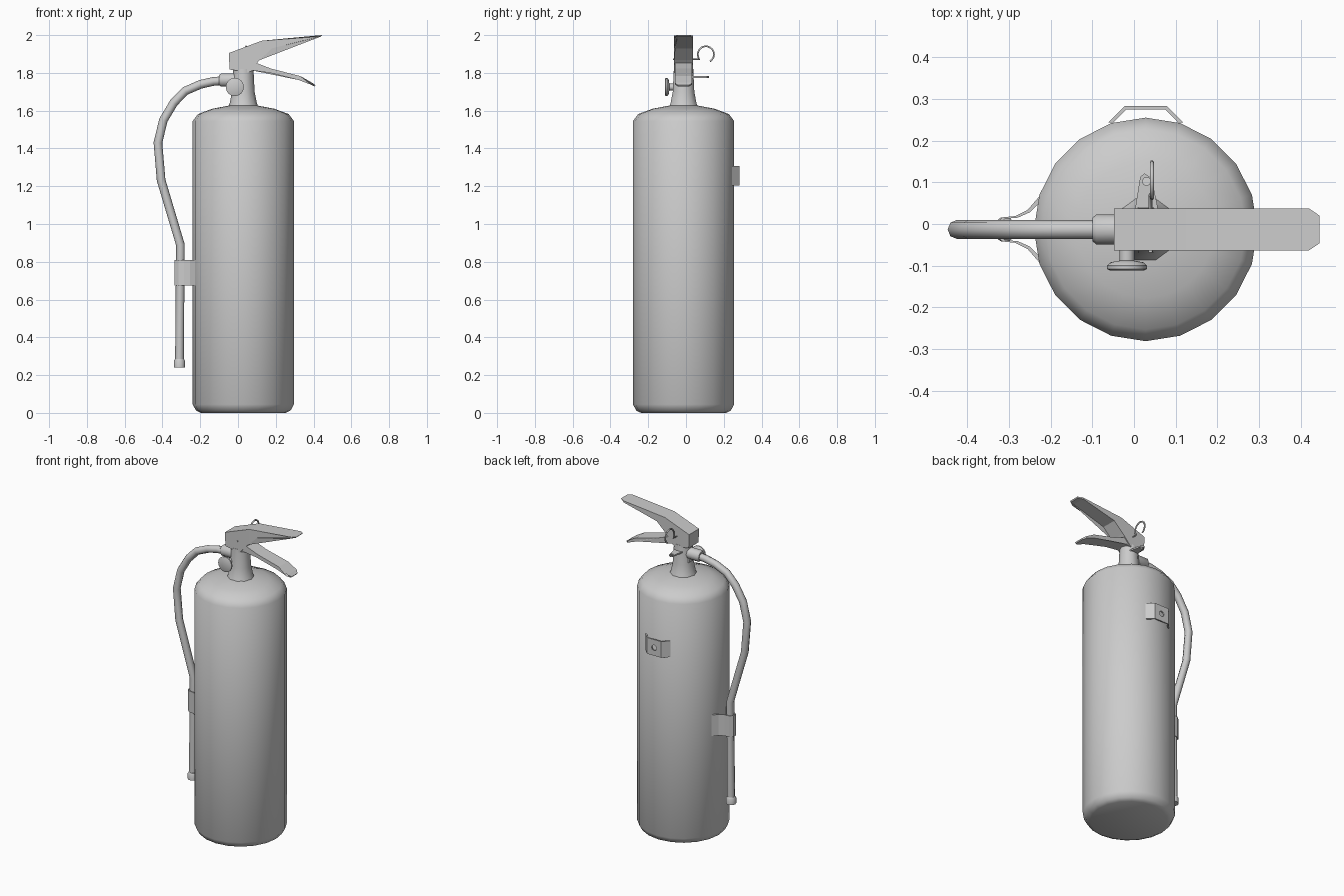
import bpy, bmesh, math
from mathutils import Vector, Matrix

if "Cube" in bpy.data.objects:
    bpy.data.objects.remove(bpy.data.objects["Cube"])

CX, CY = 0.028, -0.013   # cylinder axis


def finish(name, bm, smooth=None):
    bmesh.ops.recalc_face_normals(bm, faces=bm.faces)
    me = bpy.data.meshes.new(name)
    bm.to_mesh(me)
    bm.free()
    ob = bpy.data.objects.new(name, me)
    bpy.context.collection.objects.link(ob)
    if smooth:
        bpy.ops.object.select_all(action='DESELECT')
        ob.select_set(True)
        bpy.context.view_layer.objects.active = ob
        bpy.ops.object.shade_smooth_by_angle(angle=math.radians(smooth))
    return ob


def lathe(name, profile, sides, origin, axis=(0, 0, 1), phase=0.0, smooth=40):
    """Capped turned shape from (radius, height) pairs along an axis."""
    bm = bmesh.new()
    rings = []
    for r, h in profile:
        rings.append([bm.verts.new((r * math.cos(phase + 2 * math.pi * i / sides),
                                    r * math.sin(phase + 2 * math.pi * i / sides), h))
                      for i in range(sides)])
    for a, b in zip(rings, rings[1:]):
        for i in range(sides):
            j = (i + 1) % sides
            bm.faces.new((a[i], a[j], b[j], b[i]))
    bm.faces.new(rings[0])
    bm.faces.new(rings[-1])
    rot = Vector(axis).to_track_quat('Z', 'Y').to_matrix().to_4x4()
    bm.transform(Matrix.Translation(origin) @ rot)
    return finish(name, bm, smooth)


def lever(name, pts):
    """Side outline of (x, z, half width) spread to both sides of the axis."""
    bm = bmesh.new()
    a = [bm.verts.new((x, CY - w, z)) for x, z, w in pts]
    b = [bm.verts.new((x, CY + w, z)) for x, z, w in pts]
    n = len(pts)
    for i in range(n):
        j = (i + 1) % n
        bm.faces.new((a[i], a[j], b[j], b[i]))
    caps = [bm.faces.new(a), bm.faces.new(b)]
    bmesh.ops.triangulate(bm, faces=caps)
    return finish(name, bm)


def slab(name, outline, z0, z1):
    """Plan outline extruded upward."""
    bm = bmesh.new()
    f = bm.faces.new([bm.verts.new((x, y, z0)) for x, y in outline])
    up = bmesh.ops.extrude_face_region(bm, geom=[f])
    bmesh.ops.translate(bm, vec=(0, 0, z1 - z0),
                        verts=[v for v in up['geom'] if isinstance(v, bmesh.types.BMVert)])
    return finish(name, bm)


def tube(name, pts, radius, res=2):
    cu = bpy.data.curves.new(name, 'CURVE')
    cu.dimensions = '3D'
    cu.bevel_depth, cu.bevel_resolution, cu.use_fill_caps = radius, res, True
    sp = cu.splines.new('POLY')
    sp.points.add(len(pts) - 1)
    for p, co in zip(sp.points, pts):
        p.co = (*co, 1)
    ob = bpy.data.objects.new(name, cu)
    bpy.context.collection.objects.link(ob)
    return ob


def drill(ob, origin, axis, radius):
    cutter = lathe("hole_cutter", [(radius, -0.05), (radius, 0.05)], 8, origin, axis, smooth=None)
    cutter.hide_render = True
    cutter.hide_set(True)
    mod = ob.modifiers.new("hole", 'BOOLEAN')
    mod.operation, mod.object, mod.solver = 'DIFFERENCE', cutter, 'EXACT'


# tank
lathe("tank", [(0.225, 0), (0.25, 0.012), (0.268, 0.045), (0.268, 1.545), (0.24, 1.582),
               (0.165, 1.61), (0.07, 1.628)], 20, (CX, CY, 0), phase=math.pi / 2)

# valve neck
lathe("valve_neck", [(0.088, 1.60), (0.072, 1.64), (0.06, 1.70), (0.054, 1.82)], 10, (CX, CY, 0))

# upper handle with clipped tip, and squeeze lever below it
lever("upper_handle", [(-0.048, 1.905, .05), (0.125, 1.97, .05), (0.42, 1.998, .05),
                       (0.445, 2.0, .033), (0.44, 1.993, .033), (0.415, 1.988, .05),
                       (0.18, 1.93, .05), (0.115, 1.868, .05), (0.055, 1.802, .05),
                       (-0.045, 1.818, .05)])
lever("lower_lever", [(0.04, 1.86, .044), (0.09, 1.855, .044), (0.177, 1.822, .044),
                      (0.33, 1.783, .046), (0.392, 1.748, .046), (0.41, 1.735, .03),
                      (0.405, 1.728, .03), (0.385, 1.738, .046), (0.322, 1.762, .046),
                      (0.17, 1.80, .044), (0.08, 1.812, .044), (0.04, 1.80, .044)])

# pressure gauge on the front of the valve
lathe("pressure_gauge", [(0.018, -0.07), (0.018, 0.03), (0.04, 0.034), (0.048, 0.042),
                         (0.048, 0.05), (0.042, 0.053)], 16, (-0.017, -0.058, 1.725), (0, -1, 0))

# hose with connector and nozzle tip
lathe("hose_connector", [(0.036, -0.06), (0.036, 0.045), (0.028, 0.055)], 10,
      (-0.045, CY, 1.762), (-1, 0, 0.0))
path = [(-0.06, 1.76), (-0.13, 1.755), (-0.2, 1.739), (-0.28, 1.704), (-0.34, 1.642), (-0.395, 1.55),
        (-0.424, 1.43), (-0.407, 1.232), (-0.305, 0.89), (-0.31, 0.26)]
tube("hose", [(x, CY, z) for x, z in path], 0.023)
lathe("hose_tip", [(0.03, 0.24), (0.03, 0.275), (0.024, 0.285)], 10, (-0.31, CY, 0))

# hose clip wrapping the hose and flaring onto the tank
half = [(-0.222, 0.085), (-0.255, 0.047), (-0.285, 0.032), (-0.315, 0.029), (-0.336, 0.012)]
outer = half + [(x, -y) for x, y in reversed(half)]
inner = [(x + 0.006, y * 0.88) for x, y in reversed(outer)]
slab("hose_clip", [(x, y + CY) for x, y in outer + inner], 0.675, 0.81)

# wall hanger on the back
hanger = [(-0.062, 0.243), (-0.022, 0.283), (0.078, 0.283), (0.118, 0.243),
          (0.106, 0.243), (0.074, 0.275), (-0.018, 0.275), (-0.05, 0.243)]
drill(slab("wall_hanger", hanger, 1.205, 1.308), (0.028, 0.28, 1.255), (0, 1, 0), 0.018)

# safety pin with pull ring
ring = [(0.043, 0.105 + 0.043 * math.cos(t), 1.898 + 0.043 * math.sin(t))
        for t in (math.radians(-60 + 20 * i) for i in range(14))]
tube("safety_pin", ring + [(0.04, 0.07, 1.872), (0.04, -0.068, 1.872)], 0.005, 1)

# small seal tab behind the valve
tab = [(0.0, 0.02), (0.06, 0.02), (0.055, 0.05), (0.042, 0.11), (0.025, 0.121), (0.015, 0.113)]
drill(slab("seal_tab", tab, 1.774, 1.783), (0.03, 0.102, 1.778), (0, 0, 1), 0.01)
